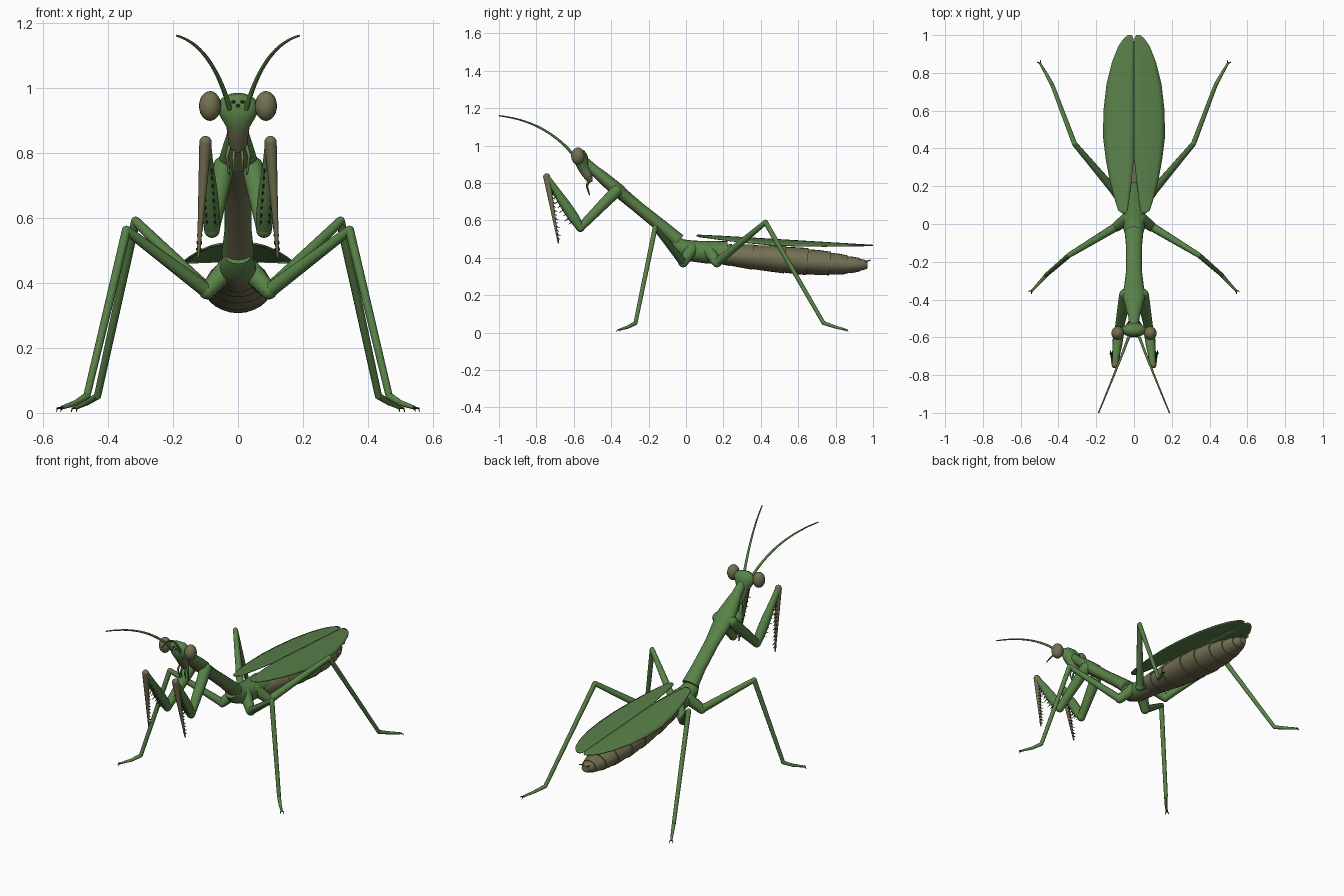
import bpy, bmesh, math
from mathutils import Vector

cube = bpy.data.objects.get("Cube")
if cube:
    bpy.data.objects.remove(cube, do_unlink=True)


def material(name, rgb):
    m = bpy.data.materials.new(name)
    m.use_nodes = True
    m.diffuse_color = (*rgb, 1)
    bsdf = m.node_tree.nodes["Principled BSDF"]
    bsdf.inputs["Base Color"].default_value = (*rgb, 1)
    bsdf.inputs["Roughness"].default_value = 0.6
    return m


GREEN = material("leaf green", (0.10, 0.225, 0.065))
WING = material("wing green", (0.10, 0.215, 0.068))
OLIVE = material("dull olive", (0.175, 0.162, 0.085))
DARK = material("dark brown", (0.025, 0.03, 0.015))


def finish(name, bm, mats, angle=50, rule=None):
    bmesh.ops.recalc_face_normals(bm, faces=bm.faces)
    if rule:
        for f in bm.faces:
            f.normal_update()
            f.material_index = 1 if rule(f) else 0
    mesh = bpy.data.meshes.new(name)
    bm.to_mesh(mesh)
    bm.free()
    obj = bpy.data.objects.new(name, mesh)
    bpy.context.collection.objects.link(obj)
    for m in mats:
        mesh.materials.append(m)
    bpy.ops.object.select_all(action="DESELECT")
    obj.select_set(True)
    bpy.context.view_layer.objects.active = obj
    bpy.ops.object.shade_smooth_by_angle(angle=math.radians(angle))
    return obj


def loft(bm, pts, radii, sides=12):
    """Skin elliptical rings along a path; a radius may be a (side, depth) pair."""
    pts = [Vector(p) for p in pts]
    rings = []
    for i, p in enumerate(pts):
        d = (pts[min(i + 1, len(pts) - 1)] - pts[max(i - 1, 0)]).normalized()
        v = d.cross(Vector((1, 0, 0))).normalized()
        u = v.cross(d)
        r = radii[i]
        a, b = r if isinstance(r, tuple) else (r, r)
        ring = []
        for k in range(sides):
            t = math.tau * k / sides
            ring.append(bm.verts.new(p + u * a * math.cos(t) + v * b * math.sin(t)))
        rings.append(ring)
    for lo, hi in zip(rings, rings[1:]):
        for k in range(sides):
            n = (k + 1) % sides
            bm.faces.new((lo[k], lo[n], hi[n], hi[k]))
    bm.faces.new(rings[0])
    bm.faces.new(rings[-1])


def ball(bm, centre, size, seg=12):
    geo = bmesh.ops.create_uvsphere(bm, u_segments=seg, v_segments=seg // 2 + 2, radius=1)
    size = size if isinstance(size, tuple) else (size,) * 3
    bmesh.ops.scale(bm, verts=geo["verts"], vec=size)
    bmesh.ops.translate(bm, verts=geo["verts"], vec=centre)


def limb(name, pts, radii, mat=GREEN):
    """Straight tapering segments with ball joints; radii holds (start, end)."""
    bm = bmesh.new()
    for a, b, (r0, r1) in zip(pts, pts[1:], radii):
        loft(bm, [a, b], [r0, r1], 10)
        ball(bm, a, r0)
        ball(bm, b, r1)
    return finish(name, bm, [mat])


def spines(name, start, end, away, count, length, spread):
    bm = bmesh.new()
    a, b, away = Vector(start), Vector(end), Vector(away).normalized()
    for i in range(count):
        p = a.lerp(b, i / (count - 1))
        size = length * (0.7 + 0.3 * (i % 2))
        for side in (-spread, spread):
            root = p + Vector((side, 0, 0))
            loft(bm, [root, root + away * size + Vector((side * 0.3, 0, 0))], [0.004, 0.0006], 5)
    return finish(name, bm, [DARK])


# Long front thorax, olive underneath
def underside(f):
    return f.normal.dot(Vector((0, -0.64, -0.77))) > 0.6


body = [(-.54, .915, .024, .024), (-.49, .868, .03, .028), (-.45, .835, .042, .032),
        (-.385, .778, .06, .037), (-.355, .752, .061, .038), (-.345, .744, .054, .034),
        (-.25, .665, .042, .032), (-.12, .56, .042, .035), (-.04, .49, .05, .04)]
bm = bmesh.new()
loft(bm, [(0, y, z) for y, z, a, b in body], [(a, b) for y, z, a, b in body], 20)
finish("front_thorax", bm, [GREEN, OLIVE], 40, underside)

# Rear thorax carrying the walking legs
rear = [(-.065, .485, .04, .035), (-.03, .455, .055, .048), (.03, .437, .057, .056),
        (.11, .43, .062, .06), (.22, .428, .07, .062)]
bm = bmesh.new()
loft(bm, [(0, y, z) for y, z, a, b in rear], [(a, b) for y, z, a, b in rear], 20)
finish("rear_thorax", bm, [GREEN, OLIVE], 40, lambda f: f.normal.z < -0.75)

# Abdomen of overlapping plates, each flaring to its rear rim
cuts = [.13, .24, .36, .53, .65, .77, .86, .93, .97]
wide = [.062, .078, .092, .1, .098, .085, .066, .045, .022]
bm = bmesh.new()
for i in range(len(cuts) - 1):
    y0, y1 = cuts[i], cuts[i + 1]
    w0, w1 = wide[i] * 0.96, wide[i + 1] * 1.04
    z0, z1 = (0.435 - 0.072 * min(1, y / 0.85) for y in (y0, y1))
    loft(bm, [(0, y0 - 0.01, z0), (0, (y0 + y1) / 2, (z0 + z1) / 2), (0, y1, z1)],
         [(w, w * 0.66 + 0.005) for w in (w0, (w0 + w1) / 2 + 0.002, w1)], 24)
finish("abdomen", bm, [OLIVE], 40)

# Triangular head with a narrow muzzle
head = [(-.553, .978, .028, .012), (-.56, .966, .052, .029), (-.562, .942, .068, .036),
        (-.556, .91, .054, .037), (-.545, .88, .036, .032), (-.53, .85, .031, .027),
        (-.518, .825, .028, .021), (-.51, .803, .015, .012)]
bm = bmesh.new()
loft(bm, [(0, y, z) for y, z, a, b in head], [(a, b) for y, z, a, b in head], 20)
finish("head", bm, [GREEN, OLIVE], 60, lambda f: f.calc_center_median().z < 0.865)

# Three small simple eyes on the brow
bm = bmesh.new()
for x, z in ((-.014, .957), (.014, .957), (0, .945)):
    ball(bm, (x, -0.595, z), 0.006, 8)
finish("brow_eyes", bm, [DARK])

for s, side in ((1, "left"), (-1, "right")):
    # Compound eye
    bm = bmesh.new()
    ball(bm, (s * .086, -.578, .944), (.034, .036, .046), 20)
    finish(side + "_eye", bm, [OLIVE])

    # Feeler sweeping up and forwards
    a, b, c = Vector((s * .025, -.59, .935)), Vector((s * .08, -.74, 1.13)), Vector((s * .188, -1, 1.16))
    steps = [i / 14 for i in range(15)]
    bm = bmesh.new()
    loft(bm, [a * (1 - t) ** 2 + b * 2 * t * (1 - t) + c * t * t for t in steps],
         [0.008 - 0.0045 * t for t in steps], 8)
    finish(side + "_antenna", bm, [GREEN])

    # Mouth feelers
    limb(side + "_inner_palp", [(s * .012, -.515, .815), (s * .014, -.53, .78), (s * .012, -.52, .745)],
         [(.005, .005), (.005, .003)])
    limb(side + "_outer_palp", [(s * .024, -.515, .83), (s * .034, -.53, .79), (s * .028, -.515, .735)],
         [(.006, .005), (.005, .003)])

    # Grasping arm: hip, spiny upper arm and folded blade
    shoulder, elbow = (s * .045, -.375, .755), (s * .08, -.565, .562)
    wrist, tip = (s * .1, -.745, .833), (s * .122, -.682, .48)
    limb(side + "_arm_hip", [shoulder, elbow], [(.034, .023)])
    bm = bmesh.new()
    p, q = Vector(elbow), Vector(wrist)
    loft(bm, [p.lerp(q, t) for t in (0, .2, .45, .75, 1)],
         [(.024, .022), (.028, .03), (.026, .029), (.019, .021), (.017, .016)], 14)
    ball(bm, elbow, .024)
    ball(bm, wrist, .018)
    finish(side + "_upper_arm", bm, [GREEN])
    limb(side + "_arm_blade", [wrist, tip], [(.019, .004)], OLIVE)
    ahead = Vector((0, -0.84, -0.54))
    spines(side + "_arm_spines", p.lerp(q, .15) + ahead * .022, p.lerp(q, .72) + ahead * .016,
           ahead, 8, .034, .012)
    p, q = Vector(wrist), Vector(tip)
    spines(side + "_blade_spines", p.lerp(q, .2) + Vector((0, .01, 0)), p.lerp(q, .93),
           (0, .9, -.4), 13, .024, .005)

    # Walking legs: hip, thigh, shin and foot
    legs = {
        "middle": [(.03, .03, .445), (.095, -.015, .375), (.343, -.165, .562), (.465, -.27, .052),
                   (.5, -.31, .03), (.54, -.352, .017)],
        "hind": [(.03, .12, .44), (.095, .165, .375), (.315, .425, .59), (.432, .735, .052),
                 (.462, .79, .033), (.496, .848, .017)]}
    for leg, path in legs.items():
        pts = [(s * x, y, z) for x, y, z in path]
        limb(f"{side}_{leg}_leg", pts, [(.036, .026), (.023, .014), (.014, .011), (.011, .009), (.009, .006)])
        end = Vector(pts[-1])
        out = (end - Vector(pts[-2])).normalized()
        across = Vector((-out.y, out.x, 0))
        bm = bmesh.new()
        for k in (-1, 1):
            claw = end + out * .014 + across * k * .009
            loft(bm, [end, claw, claw + out * .004 - Vector((0, 0, .01))], [.004, .003, .0008], 6)
        finish(f"{side}_{leg}_claws", bm, [DARK])

    # Tail feeler
    limb(side + "_tail_feeler", [(s * .015, .945, .375), (s * .026, .985, .388)], [(.006, .003)])

    # Leaf-shaped wing: inner and outer edge at each station
    edge = [(.055, .05, .06), (.07, .034, .082), (.14, .024, .105), (.23, .013, .128), (.34, .001, .148),
            (.46, .001, .163), (.6, .001, .161), (.74, .001, .145), (.86, .001, .115),
            (.94, .001, .083), (.98, .002, .056), (1, .012, .033)]
    bm = bmesh.new()
    rows = []
    for y, inner, outer in edge:
        row = []
        for k in range(7):
            x = inner + (outer - inner) * k / 6
            z = .527 - .06 * y - 1.25 * x * x * (1.15 - .5 * y)
            row.append(bm.verts.new((s * x, y, z)))
        rows.append(row)
    for lo, hi in zip(rows, rows[1:]):
        for k in range(6):
            bm.faces.new((lo[k], lo[k + 1], hi[k + 1], hi[k]))
    wing = finish(side + "_wing", bm, [WING], 40)
    thick = wing.modifiers.new("thickness", "SOLIDIFY")
    thick.thickness = 0.006
    thick.offset = 0
